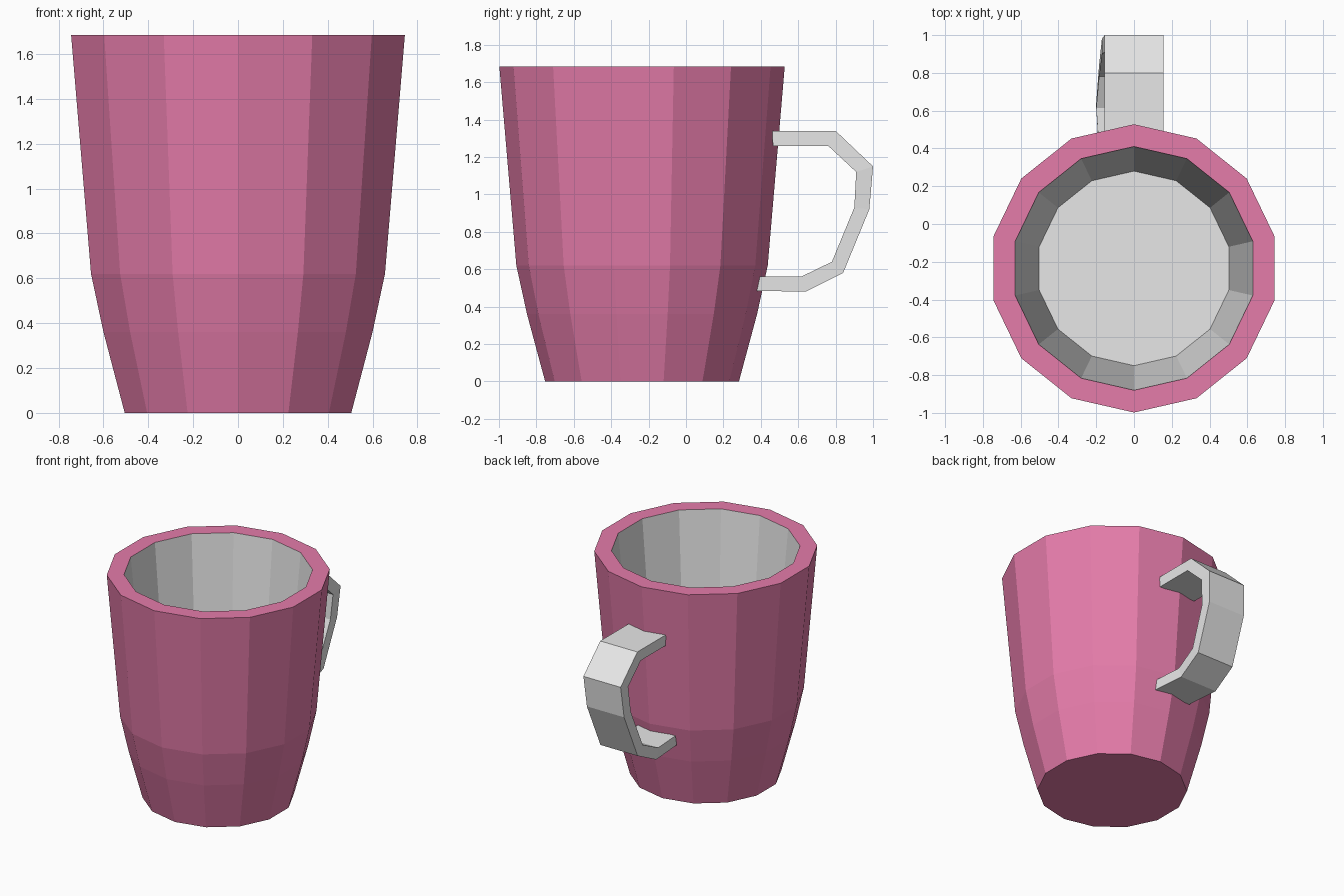
import bpy, bmesh
from math import sin, cos, pi

cube = bpy.data.objects.get("Cube")
if cube:
    bpy.data.objects.remove(cube, do_unlink=True)

SIDES = 14
CENTRE_Y = -0.235


def material(name, colour):
    mat = bpy.data.materials.new(name)
    mat.use_nodes = True
    mat.diffuse_color = (*colour, 1)
    mat.node_tree.nodes["Principled BSDF"].inputs["Base Color"].default_value = (*colour, 1)
    return mat


pink = material("pink glaze", (0.78, 0.2, 0.4))
grey = material("pale grey", (0.8, 0.8, 0.8))


def loft(name, rings, mats, inner_from=None):
    """Skin closed rings in order and cap both ends; later bands take the second material."""
    bm = bmesh.new()
    loops = [[bm.verts.new(p) for p in ring] for ring in rings]
    n = len(loops[0])
    bm.faces.new(loops[0])
    for band, (a, b) in enumerate(zip(loops, loops[1:])):
        for i in range(n):
            j = (i + 1) % n
            face = bm.faces.new((a[i], a[j], b[j], b[i]))
            if inner_from is not None and band >= inner_from:
                face.material_index = 1
    cap = bm.faces.new(loops[-1])
    if inner_from is not None:
        cap.material_index = 1
    bmesh.ops.recalc_face_normals(bm, faces=bm.faces)
    mesh = bpy.data.meshes.new(name)
    bm.to_mesh(mesh)
    bm.free()
    for mat in mats:
        mesh.materials.append(mat)
    obj = bpy.data.objects.new(name, mesh)
    bpy.context.collection.objects.link(obj)
    return obj


def polygon(radius, z):
    angles = [2 * pi * i / SIDES for i in range(SIDES)]
    return [(radius * sin(a), CENTRE_Y + radius * cos(a), z) for a in angles]


# Cup: outside wall, flat rim, then the inside wall and floor
profile = [(0.518, 0), (0.615, 0.36), (0.672, 0.62), (0.763, 1.685),
           (0.645, 1.685), (0.515, 0.28)]
loft("cup", [polygon(r, z) for r, z in profile], [pink, grey], inner_from=4)

# Handle: a strap whose lower half drifts slightly sideways
outer = [(0.46, 1.34), (0.80, 1.34), (1.0, 1.15), (0.98, 0.92),
         (0.84, 0.58), (0.64, 0.48), (0.375, 0.485)]
inner = [(0.465, 1.26), (0.76, 1.26), (0.91, 1.12), (0.90, 0.93),
         (0.78, 0.64), (0.615, 0.56), (0.39, 0.56)]
shift = [0, 0, 0, -0.015, -0.03, -0.045, -0.03]
HALF = 0.155
loft("handle", [[(s - HALF, *o), (s + HALF, *o), (s + HALF, *i), (s - HALF, *i)]
                for o, i, s in zip(outer, inner, shift)], [grey])
